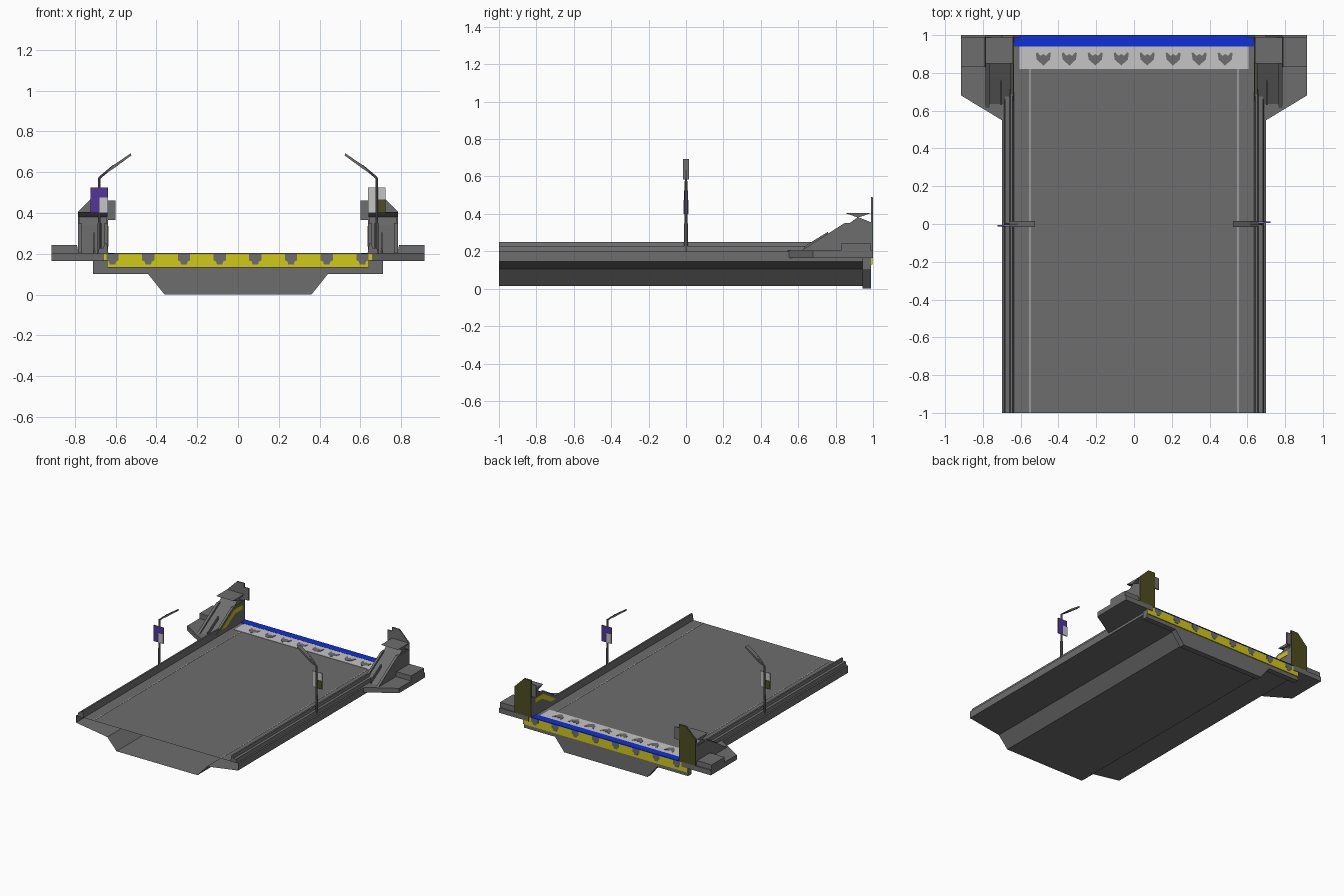
import bpy, bmesh, math
from mathutils import Vector

if "Cube" in bpy.data.objects:
    bpy.data.objects.remove(bpy.data.objects["Cube"])


def material(name, rgb):
    m = bpy.data.materials.new(name)
    m.diffuse_color = (*rgb, 1)
    m.use_nodes = True
    m.node_tree.nodes["Principled BSDF"].inputs["Base Color"].default_value = m.diffuse_color
    return m


GREY = material("asphalt grey", (0.155, 0.155, 0.155))
WHITE = material("paint white", (0.56, 0.56, 0.56))
YELLOW = material("hazard yellow", (0.64, 0.58, 0.008))
BLUE = material("edge blue", (0.005, 0.03, 0.68))
PURPLE = material("banner purple", (0.085, 0.035, 0.32))
OLIVE = material("dark olive", (0.075, 0.075, 0.015))


def prism(name, pts, axis, a, b, mat, mirror=False, caps=True):
    """Extrude a 2D profile along an axis: x uses (y,z), y uses (x,z), z uses (x,y)."""
    def place(p, t):
        return {'x': (t, p[0], p[1]), 'y': (p[0], t, p[1]), 'z': (p[0], p[1], t)}[axis]
    bm = bmesh.new()
    lo = [bm.verts.new(place(p, a)) for p in pts]
    hi = [bm.verts.new(place(p, b)) for p in pts]
    n = len(pts)
    for i in range(n):
        j = (i + 1) % n
        bm.faces.new((lo[i], lo[j], hi[j], hi[i]))
    cap_faces = [bm.faces.new(lo), bm.faces.new(hi)]
    bmesh.ops.recalc_face_normals(bm, faces=bm.faces)
    if not caps:
        bmesh.ops.delete(bm, geom=cap_faces, context='FACES_ONLY')
    me = bpy.data.meshes.new(name)
    bm.to_mesh(me)
    bm.free()
    me.materials.append(mat)
    ob = bpy.data.objects.new(name, me)
    bpy.context.collection.objects.link(ob)
    if mirror:
        ob.modifiers.new("mirror", 'MIRROR')
    return ob


def box(name, x, y, z, mat, mirror=False):
    return prism(name, [(x[0], y[0]), (x[1], y[0]), (x[1], y[1]), (x[0], y[1])],
                 'z', z[0], z[1], mat, mirror)


def sym(half):
    """Complete a right-hand half outline with its mirror image."""
    return half + [(-x, z) for x, z in reversed(half)]


# Deck: hollow girder shell, open at both ends
prism("deck_girder", sym([(0.70, 0.20), (0.70, 0.145), (0.43, 0.105), (0.35, 0.015)]),
      'y', -1, 0.988, GREY, caps=False)

# End beam with raised shoulders
prism("end_beam", sym([(0.64, 0.135), (0.64, 0.17), (0.71, 0.17), (0.71, 0.10),
                       (0.44, 0.10), (0.36, 0.0)]), 'y', 0.945, 0.989, GREY)

# Yellow end plate with dark notched patches
box("end_plate", (-0.71, 0.71), (0.989, 0.996), (0.13, 0.2), YELLOW)
for i in range(8):
    c = -0.615 + 0.175 * i
    prism("end_patch", [(c + dx, z) for dx, z in
          [(-0.03, 0.199), (0.03, 0.199), (0.03, 0.168), (0.017, 0.162), (0.014, 0.148),
           (-0.014, 0.148), (-0.017, 0.162), (-0.03, 0.168)]], 'y', 0.9885, 0.998, GREY)

# Road markings
box("blue_edge_strip", (-0.64, 0.64), (0.94, 1.0), (0.198, 0.204), BLUE)
box("white_band", (-0.605, 0.605), (0.82, 0.94), (0.199, 0.203), WHITE)
box("lane_line", (0.547, 0.553), (-1, 0.82), (0.199, 0.202), WHITE, True)
for i in range(8):
    c = -0.48 + 0.1375 * i
    prism("band_patch", [(c + dx, y) for dx, y in
          [(-0.04, 0.905), (-0.03, 0.908), (-0.015, 0.89), (0, 0.9), (0.015, 0.89), (0.03, 0.908),
           (0.04, 0.905), (0.035, 0.87), (0.012, 0.85), (0, 0.838), (-0.012, 0.85), (-0.035, 0.87)]],
          'z', 0.2, 0.205, GREY)

# Side parapets
prism("parapet", [(0.635, 0.199), (0.643, 0.25), (0.655, 0.25), (0.66, 0.228),
                  (0.682, 0.228), (0.688, 0.199)], 'y', -1, 0.99, GREY, True)

# Side wings with wedge at the outer edge
prism("side_wing", [(0.66, 0.53), (0.70, 0.55), (0.915, 0.68), (0.915, 1.0), (0.66, 1.0)],
      'z', 0.165, 0.203, GREY, True)
prism("wing_wedge", [(0.78, 0.2), (0.915, 0.2), (0.915, 0.243), (0.79, 0.243)],
      'y', 0.83, 0.99, GREY, True)

# Abutment towers: sloped body, raised rims, gabled top and inverted cap
prism("tower_body", [(0.63, 0.2), (0.86, 0.34), (0.92, 0.383), (0.99, 0.355), (0.99, 0.2)],
      'x', 0.645, 0.78, GREY, True)
for x0, x1 in [(0.638, 0.655), (0.765, 0.785)]:
    prism("tower_rim", [(0.61, 0.2), (0.85, 0.352), (0.99, 0.352), (0.99, 0.2)],
          'x', x0, x1, GREY, True)
prism("tower_rib", [(0.63, 0.2), (0.63, 0.225), (0.76, 0.305), (0.76, 0.2)],
      'x', 0.70, 0.708, GREY, True)
prism("tower_cap", [(0.85, 0.405), (0.99, 0.405), (0.92, 0.38)], 'x', 0.64, 0.785, GREY, True)
prism("tower_hazard_panel", [(0.70, 0.235), (0.86, 0.335), (0.96, 0.335), (0.96, 0.30),
                             (0.87, 0.30), (0.76, 0.235)], 'x', 0.635, 0.639, YELLOW, True)

# Back plates of the towers, with inward tabs
prism("tower_back_plate", [(0.638, 0.2), (0.638, 0.49), (0.70, 0.49), (0.785, 0.405), (0.785, 0.2)],
      'y', 0.988, 0.996, GREY, True)
prism("tower_back_panel", [(0.64, 0.2), (0.64, 0.488), (0.70, 0.488), (0.783, 0.404), (0.783, 0.2)],
      'y', 0.996, 1.0, OLIVE, True)
box("tower_tab", (0.60, 0.64), (0.988, 0.996), (0.365, 0.46), GREY, True)


def rod(name, p, q, r, sides=8):
    p, q = Vector(p), Vector(q)
    bpy.ops.mesh.primitive_cylinder_add(vertices=sides, radius=r, depth=(q - p).length,
                                        location=(p + q) / 2)
    ob = bpy.context.object
    ob.name = name
    ob.rotation_euler = (q - p).to_track_quat('Z', 'Y').to_euler()
    ob.data.materials.append(GREY)
    return ob


# Lamp posts: the second is the first turned half way round
for turn in (0, math.pi):
    parts = [
        rod("lamp_base", (-0.68, 0, 0.2), (-0.68, 0, 0.35), 0.010),
        rod("lamp_post", (-0.68, 0, 0.35), (-0.68, 0, 0.575), 0.007),
        rod("lamp_arm", (-0.68, 0, 0.572), (-0.61, 0, 0.63), 0.006),
        prism("lamp_head", [(-0.66, 0.585), (-0.615, 0.632), (-0.525, 0.693), (-0.523, 0.682),
                            (-0.61, 0.618)], 'y', -0.017, 0.017, GREY),
        # Banners: purple and white outside, white and olive inside
        box("banner_front", (-0.722, -0.637), (-0.012, -0.009), (0.40, 0.525), PURPLE),
        box("banner_front_corner", (-0.678, -0.637), (-0.0135, -0.011), (0.40, 0.475), WHITE),
        box("banner_back", (-0.722, -0.637), (-0.009, -0.006), (0.40, 0.525), WHITE),
        box("banner_back_corner", (-0.722, -0.682), (-0.007, -0.0045), (0.40, 0.465), OLIVE),
    ]
    if turn:
        for ob in parts:
            # half turn about the vertical axis
            for v in ob.data.vertices:
                w = ob.matrix_basis @ v.co
                v.co = (-w.x, -w.y, w.z)
            ob.location = (0, 0, 0)
            ob.rotation_euler = (0, 0, 0)
